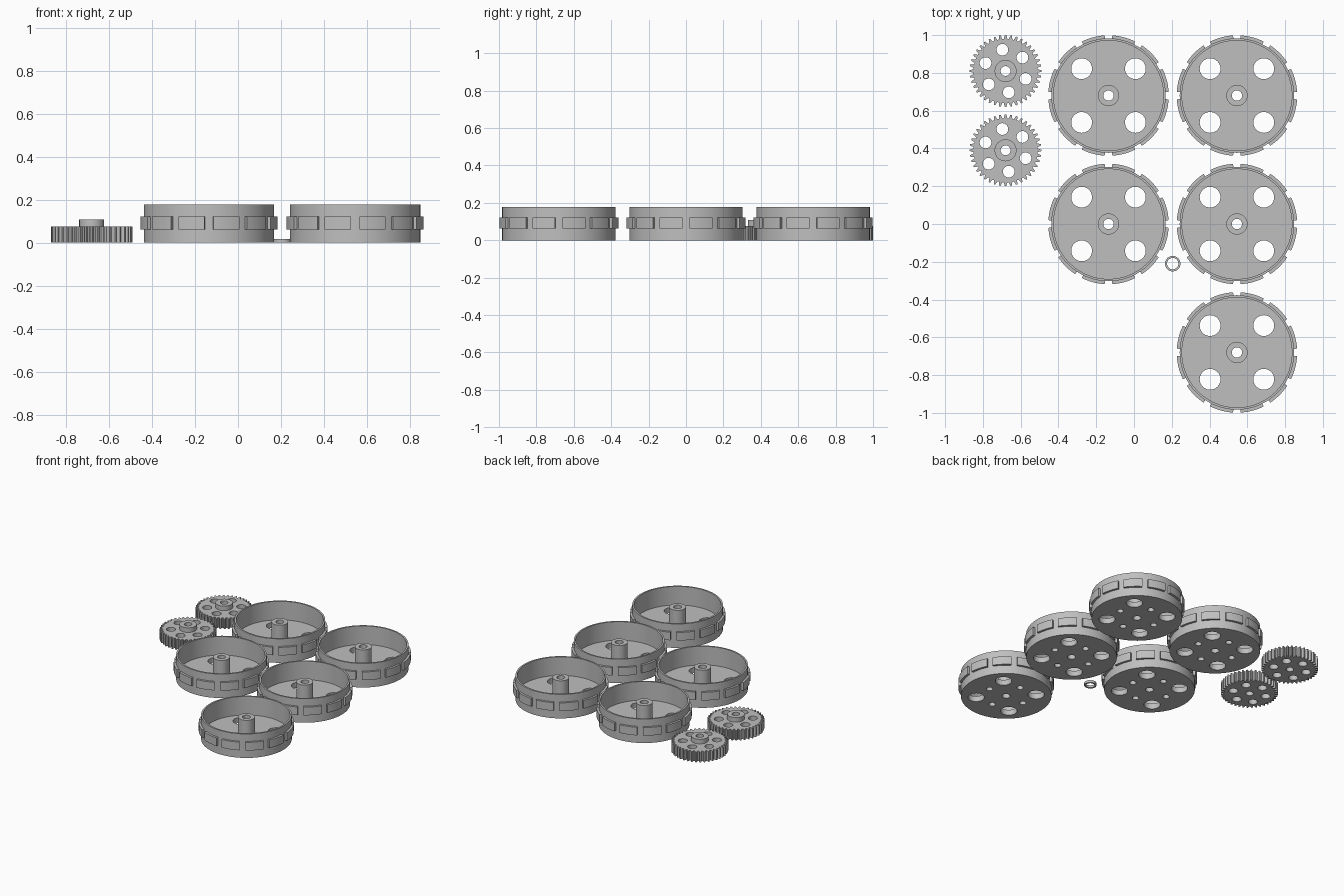
import bpy, bmesh
from math import cos, sin, pi, radians
from mathutils import Matrix

cube = bpy.data.objects.get("Cube")
if cube:
    bpy.data.objects.remove(cube, do_unlink=True)

grey = bpy.data.materials.new("plain grey")
grey.use_nodes = True
COLOUR = (0.52, 0.52, 0.52, 1)
grey.diffuse_color = COLOUR
grey.node_tree.nodes["Principled BSDF"].inputs["Base Color"].default_value = COLOUR


def make(name, bm):
    bmesh.ops.recalc_face_normals(bm, faces=bm.faces[:])
    mesh = bpy.data.meshes.new(name)
    bm.to_mesh(mesh)
    bm.free()
    mesh.materials.append(grey)
    obj = bpy.data.objects.new(name, mesh)
    bpy.context.collection.objects.link(obj)
    return obj


def select(obj):
    bpy.ops.object.select_all(action='DESELECT')
    obj.select_set(True)
    bpy.context.view_layer.objects.active = obj


def smooth(obj):
    select(obj)
    bpy.ops.object.shade_smooth_by_angle(angle=radians(30))


def sweep(bm, profile, start=0, end=2 * pi, steps=96):
    """Turn a closed (radius, height) profile about z, fully or along an arc."""
    full = end - start > 6.28
    count = steps if full else steps + 1
    rings = []
    for i in range(count):
        a = start + (end - start) * i / steps
        rings.append([bm.verts.new((r * cos(a), r * sin(a), z)) for r, z in profile])
    n = len(profile)
    for i in range(steps):
        p, q = rings[i], rings[(i + 1) % count]
        for j in range(n):
            k = (j + 1) % n
            bm.faces.new((p[j], p[k], q[k], q[j]))
    if not full:
        bm.faces.new(rings[0])
        bm.faces.new(rings[-1])


def tube(name, inner, outer, low, high):
    bm = bmesh.new()
    sweep(bm, [(inner, low), (outer, low), (outer, high), (inner, high)], steps=48)
    return make(name, bm)


def drill(obj, holes):
    """Cut round holes given as (distance, angle, radius, top height)."""
    bm = bmesh.new()
    for d, a, r, top in holes:
        bmesh.ops.create_cone(bm, cap_ends=True, segments=40, radius1=r, radius2=r,
                              depth=top + 0.05, matrix=Matrix.Translation(
                                  (d * cos(a), d * sin(a), (top - 0.05) / 2)))
    cutter = make("hole_cutter", bm)
    cutter.hide_render = True
    mod = obj.modifiers.new("holes", 'BOOLEAN')
    mod.operation = 'DIFFERENCE'
    mod.solver = 'EXACT'
    mod.object = cutter
    select(obj)
    bpy.ops.object.modifier_apply(modifier=mod.name)
    bpy.data.objects.remove(cutter, do_unlink=True)


def place(parts, spots):
    """Put the parts at the first spot and linked copies at the others."""
    for part in parts:
        smooth(part)
        for i, (x, y) in enumerate(spots):
            obj = part
            if i:
                obj = part.copy()
                bpy.context.collection.objects.link(obj)
            obj.location = (x, y, 0)


# Wheel drum: thin wall, floor and tall hub in one turned profile
bm = bmesh.new()
sweep(bm, [(0.027, 0), (0.303, 0), (0.303, 0.177), (0.291, 0.177),
           (0.291, 0.04), (0.056, 0.04), (0.056, 0.162), (0.027, 0.162)])
drum = make("wheel_drum", bm)
# Four through holes, and four small blind holes underneath
holes = []
for i in range(4):
    holes.append((0.201, pi / 4 + i * pi / 2, 0.055, 0.1))
    holes.append((0.145, i * pi / 2, 0.022, 0.025))
drill(drum, holes)

# Twelve curved tread blocks around the drum
bm = bmesh.new()
for i in range(12):
    a = i * pi / 6
    sweep(bm, [(0.298, 0.062), (0.319, 0.062), (0.319, 0.122), (0.298, 0.122)],
          a + radians(3.6), a + radians(26.4), 8)
treads = make("wheel_treads", bm)

place([drum, treads], [(x, y) for x, y in
                       ((-0.135, 0.68), (0.545, 0.68), (-0.135, 0), (0.545, 0), (0.545, -0.68))])

# Gear disc: toothed outline pulled up, then drilled
TEETH = 40
bm = bmesh.new()
outline = []
for i in range(TEETH):
    for r, f in ((0.17, -0.36), (0.19, -0.13), (0.19, 0.13), (0.17, 0.36)):
        a = (i + f) * 2 * pi / TEETH
        outline.append(bm.verts.new((r * cos(a), r * sin(a), 0)))
face = bm.faces.new(outline)
top = bmesh.ops.extrude_face_region(bm, geom=[face])["geom"]
bmesh.ops.translate(bm, vec=(0, 0, 0.075),
                    verts=[v for v in top if isinstance(v, bmesh.types.BMVert)])
# The source face must stay as the underside cap
if not face.is_valid:
    bm.faces.new(outline)
gear = make("gear_disc", bm)
drill(gear, [(0.114, radians(38.5 + 60 * i), 0.031, 0.12) for i in range(6)]
      + [(0, 0, 0.026, 0.12)])
gear_hub = tube("gear_hub", 0.026, 0.058, 0.075, 0.109)
place([gear, gear_hub], [(-0.68, 0.81), (-0.68, 0.39)])

# Small loose spacer ring
place([tube("spacer_ring", 0.03, 0.041, 0, 0.018)], [(0.205, -0.21)])
